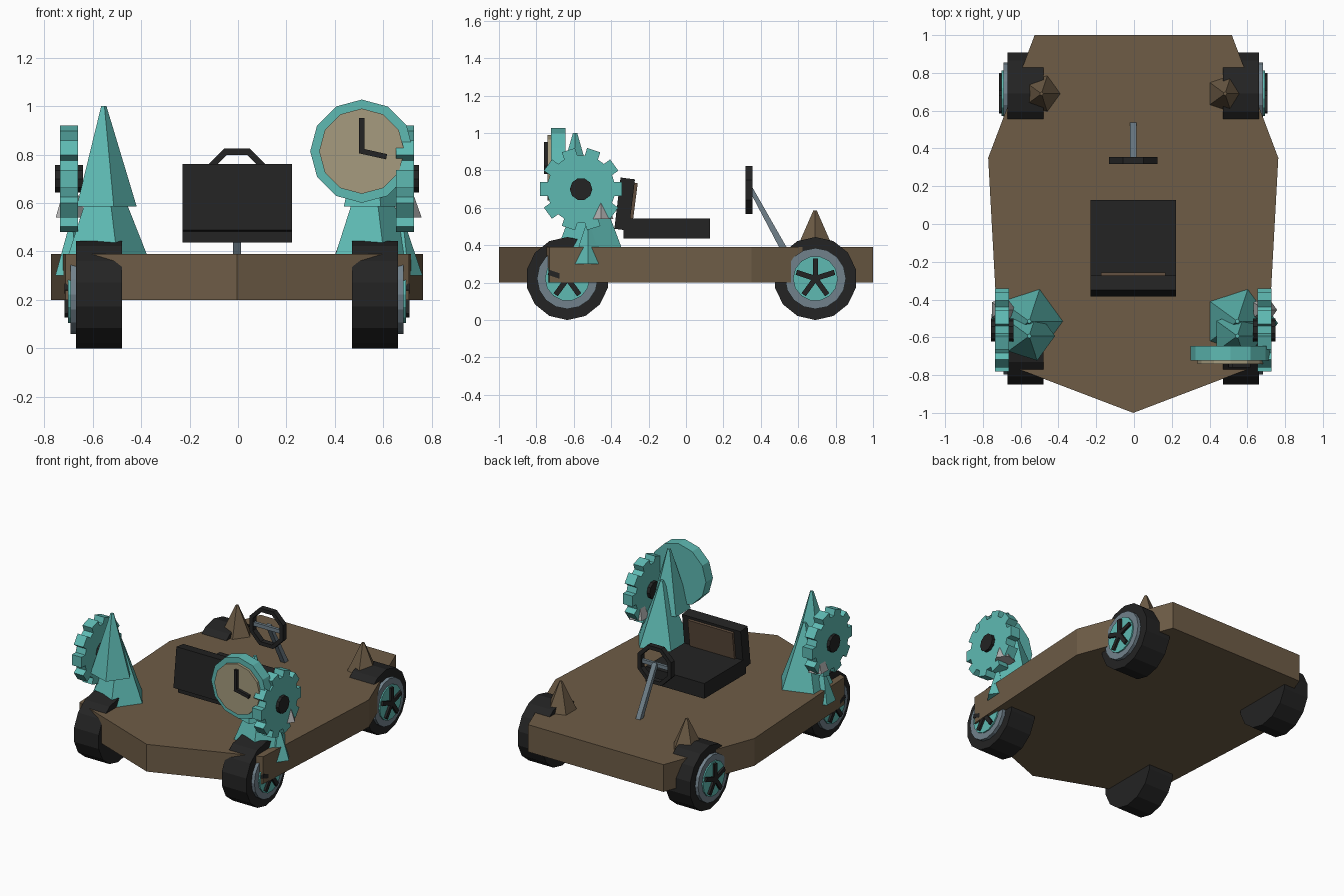
import bpy, bmesh, math
from math import sin, cos, pi
from mathutils import Matrix, Vector

if "Cube" in bpy.data.objects:
    bpy.data.objects.remove(bpy.data.objects["Cube"])

XO = -0.004  # tiny sideways offset of the whole model


def material(name, rgb):
    m = bpy.data.materials.new(name)
    m.diffuse_color = (*rgb, 1)
    m.use_nodes = True
    m.node_tree.nodes["Principled BSDF"].inputs["Base Color"].default_value = m.diffuse_color
    return m


BROWN = material("wood brown", (0.156, 0.108, 0.062))
PANEL = material("dark brown", (0.115, 0.074, 0.047))
BLACK = material("black", (0.017, 0.017, 0.017))
TEAL = material("teal", (0.112, 0.49, 0.45))
STEEL = material("blue grey", (0.165, 0.22, 0.26))
SILVER = material("light grey", (0.43, 0.43, 0.43))
CREAM = material("cream", (0.38, 0.33, 0.21))


def finish(name, bm, mat):
    bmesh.ops.recalc_face_normals(bm, faces=bm.faces)
    me = bpy.data.meshes.new(name)
    bm.to_mesh(me)
    bm.free()
    me.materials.append(mat)
    ob = bpy.data.objects.new(name, me)
    ob.location.x = XO
    bpy.context.collection.objects.link(ob)
    return ob


def place(axis, u, v, w):
    return {"x": (w, u, v), "y": (u, w, v), "z": (u, v, w)}[axis]


def prism(name, pts, axis, lo, hi, mat):
    """Extrude a flat outline along an axis."""
    bm = bmesh.new()
    a = [bm.verts.new(place(axis, u, v, lo)) for u, v in pts]
    b = [bm.verts.new(place(axis, u, v, hi)) for u, v in pts]
    n = len(pts)
    bm.faces.new(a)
    bm.faces.new(b)
    for i in range(n):
        j = (i + 1) % n
        bm.faces.new((a[i], a[j], b[j], b[i]))
    return finish(name, bm, mat)


def ngon(c, r, n, start=0.0):
    return [(c[0] + r * cos(start + 2 * pi * i / n),
             c[1] + r * sin(start + 2 * pi * i / n)) for i in range(n)]


def bar(c, ang, r0, r1, half):
    """Rectangle outline pointing away from c."""
    d, s = Vector((cos(ang), sin(ang))), Vector((-sin(ang), cos(ang)))
    c = Vector(c)
    return [tuple(c + d * r + s * w) for r, w in
            ((r0, -half), (r1, -half), (r1, half), (r0, half))]


def spike(name, x, y, z0, z1, r, mat, tip=0.012):
    """Five-sided blunt spike."""
    bm = bmesh.new()
    bmesh.ops.create_cone(bm, cap_ends=True, segments=5, radius1=r, radius2=tip, depth=z1 - z0)
    # turn so that a corner points to +x
    far = max((v.co for v in bm.verts if v.co.z < 0), key=lambda c: c.x)
    bmesh.ops.rotate(bm, verts=bm.verts, matrix=Matrix.Rotation(-math.atan2(far.y, far.x), 3, 'Z'))
    bmesh.ops.translate(bm, verts=bm.verts, vec=(x, y, (z0 + z1) / 2))
    return finish(name, bm, mat)


# deck
half = [(0.522, 1.0), (0.768, 0.35), (0.709, -0.73)]
outline = half + [(0, -1.0)] + [(-x, y) for x, y in reversed(half)]
prism("deck", outline, "z", 0.20, 0.39, BROWN)

# wheels
R = 0.222
for s, side in ((1, "right"), (-1, "left")):
    for y, end in ((0.692, "back"), (-0.634, "front")):
        tag = f"{end}_{side}"
        c = (y, R)
        prism(f"tyre_{tag}", ngon(c, R, 14, -pi / 2), "x", s * 0.475, s * 0.665, BLACK)
        prism(f"rim_{tag}", ngon(c, 0.163, 16), "x", s * 0.60, s * 0.688, STEEL)
        prism(f"hub_{tag}", ngon(c, 0.12, 14), "x", s * 0.60, s * 0.697, TEAL)
        for i in range(5):
            prism(f"spoke_{tag}_{i}", bar(c, pi / 2 + i * 2 * pi / 5, 0, 0.107, 0.014),
                  "x", s * 0.62, s * 0.712, BLACK)

# gears, spikes and towers on both sides
for s, side in ((1, "right"), (-1, "left")):
    c = (-0.561, 0.70)
    teeth = []
    for i in range(10):
        teeth += bar(c, i * pi / 5, 0.178, 0.219, 0.037)
    prism(f"gear_{side}", teeth, "x", s * 0.657, s * 0.731, TEAL)
    prism(f"gear_hub_{side}", ngon(c, 0.06, 10), "x", s * 0.635, s * 0.752, BLACK)
    spike(f"grey_spike_{side}", s * 0.692, -0.455, 0.54, 0.72, 0.07, SILVER, 0.006)
    spike(f"side_spike_{side}", s * 0.683, -0.525, 0.30, 0.52, 0.083, TEAL, 0.008)
    spike(f"tower_low_{side}", s * 0.551, -0.515, 0.385, 0.81, 0.18, TEAL)
    spike(f"tower_high_{side}", s * 0.551, -0.593, 0.585, 1.0, 0.137, TEAL)
    spike(f"back_spike_{side}", s * 0.486, 0.69, 0.385, 0.585, 0.102, BROWN, 0.01)

# clock
c = (0.515, 0.814)
prism("clock_case", ngon(c, 0.213, 12), "y", -0.645, -0.722, TEAL)
prism("clock_face", ngon(c, 0.176, 12), "y", -0.70, -0.74, CREAM)
prism("clock_hand_up", bar(c, pi / 2, -0.01, 0.138, 0.011), "y", -0.735, -0.76, BLACK)
prism("clock_hand_side", bar(c, -0.22, -0.01, 0.105, 0.011), "y", -0.735, -0.76, BLACK)

# seat
prism("seat_base", [(-0.334, 0.437), (0.127, 0.437), (0.127, 0.543), (-0.334, 0.543)],
      "x", -0.226, 0.226, BLACK)
prism("seat_back", [(-0.383, 0.488), (-0.306, 0.478), (-0.273, 0.752), (-0.350, 0.762)],
      "x", -0.226, 0.226, BLACK)
prism("seat_panel", [(-0.31, 0.50), (-0.288, 0.498), (-0.258, 0.732), (-0.28, 0.735)],
      "x", -0.172, 0.172, PANEL)

# steering column and wheel
prism("steering_column", [(0.335, 0.70), (0.50, 0.385), (0.54, 0.385), (0.352, 0.715)],
      "x", -0.017, 0.017, STEEL)
prism("steering_crossbar", [(-0.115, 0.682), (0.115, 0.682), (0.115, 0.708), (-0.115, 0.708)],
      "y", 0.325, 0.345, STEEL)
bm = bmesh.new()
c = (0, 0.695)
loops = [[bm.verts.new(place("y", u, v, y)) for u, v in ngon(c, r, 8, pi / 8)]
         for r, y in ((0.14, 0.317), (0.14, 0.355), (0.112, 0.355), (0.112, 0.317))]
for k in range(4):
    p, q = loops[k], loops[(k + 1) % 4]
    for i in range(8):
        j = (i + 1) % 8
        bm.faces.new((p[i], p[j], q[j], q[i]))
finish("steering_wheel", bm, BLACK)
